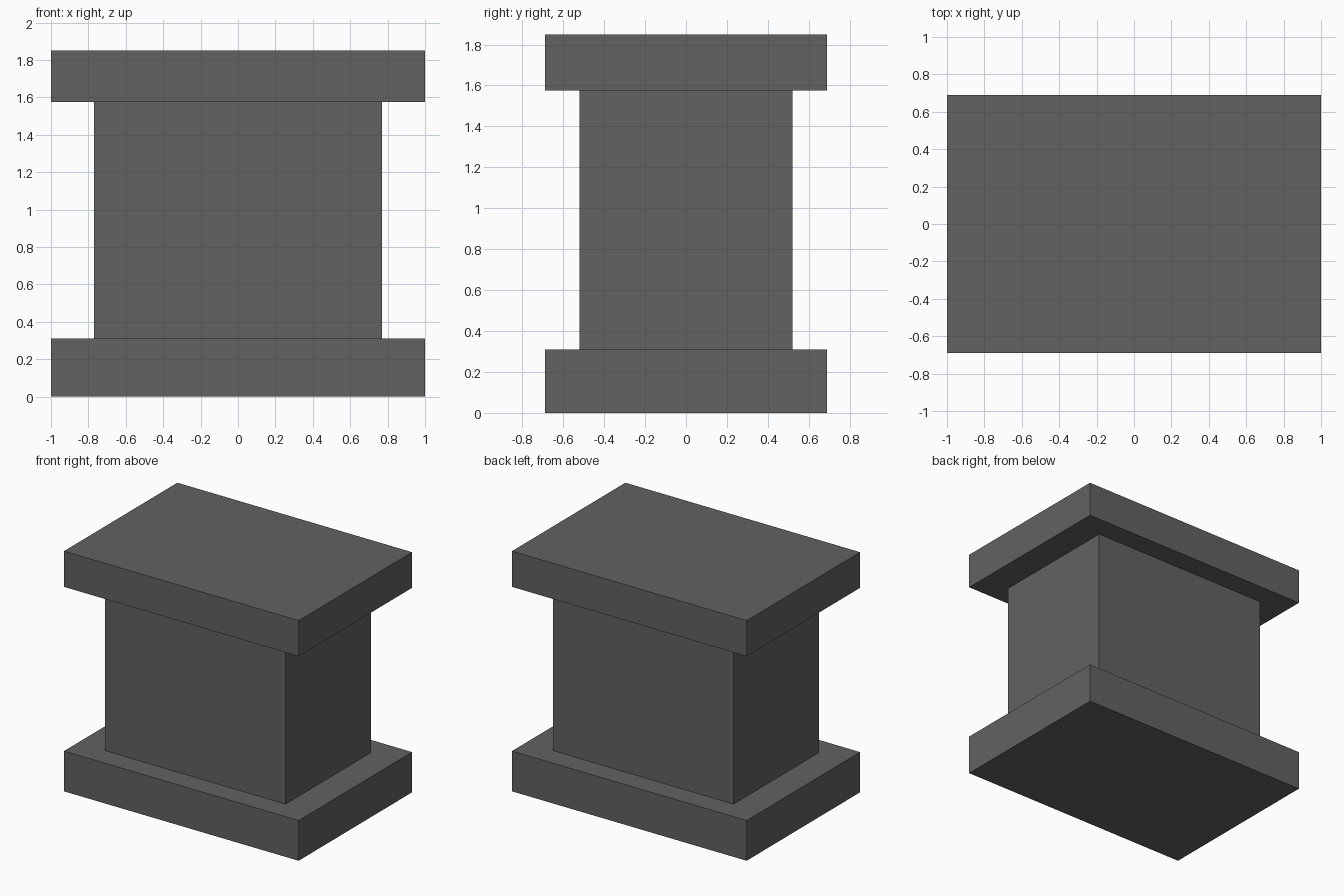
import bpy

if "Cube" in bpy.data.objects:
    bpy.data.objects.remove(bpy.data.objects["Cube"])

stone = bpy.data.materials.new("dark grey stone")
stone.diffuse_color = (0.122, 0.122, 0.117, 1)
stone.use_nodes = True
stone.node_tree.nodes["Principled BSDF"].inputs["Base Color"].default_value = stone.diffuse_color


def block(name, half_x, half_y, z0, z1):
    """Box centred on the z axis between two heights."""
    bpy.ops.mesh.primitive_cube_add(size=1, location=(0, 0, (z0 + z1) / 2))
    ob = bpy.context.object
    ob.name = name
    ob.scale = (2 * half_x, 2 * half_y, z1 - z0)
    bpy.ops.object.transform_apply(location=False, rotation=False, scale=True)
    ob.data.materials.append(stone)
    return ob


# Pedestal: base slab, column, top slab
block("base_slab", 1.0, 0.69, 0.0, 0.31)
block("column", 0.77, 0.52, 0.31, 1.575)
block("top_slab", 1.0, 0.69, 1.575, 1.85)
